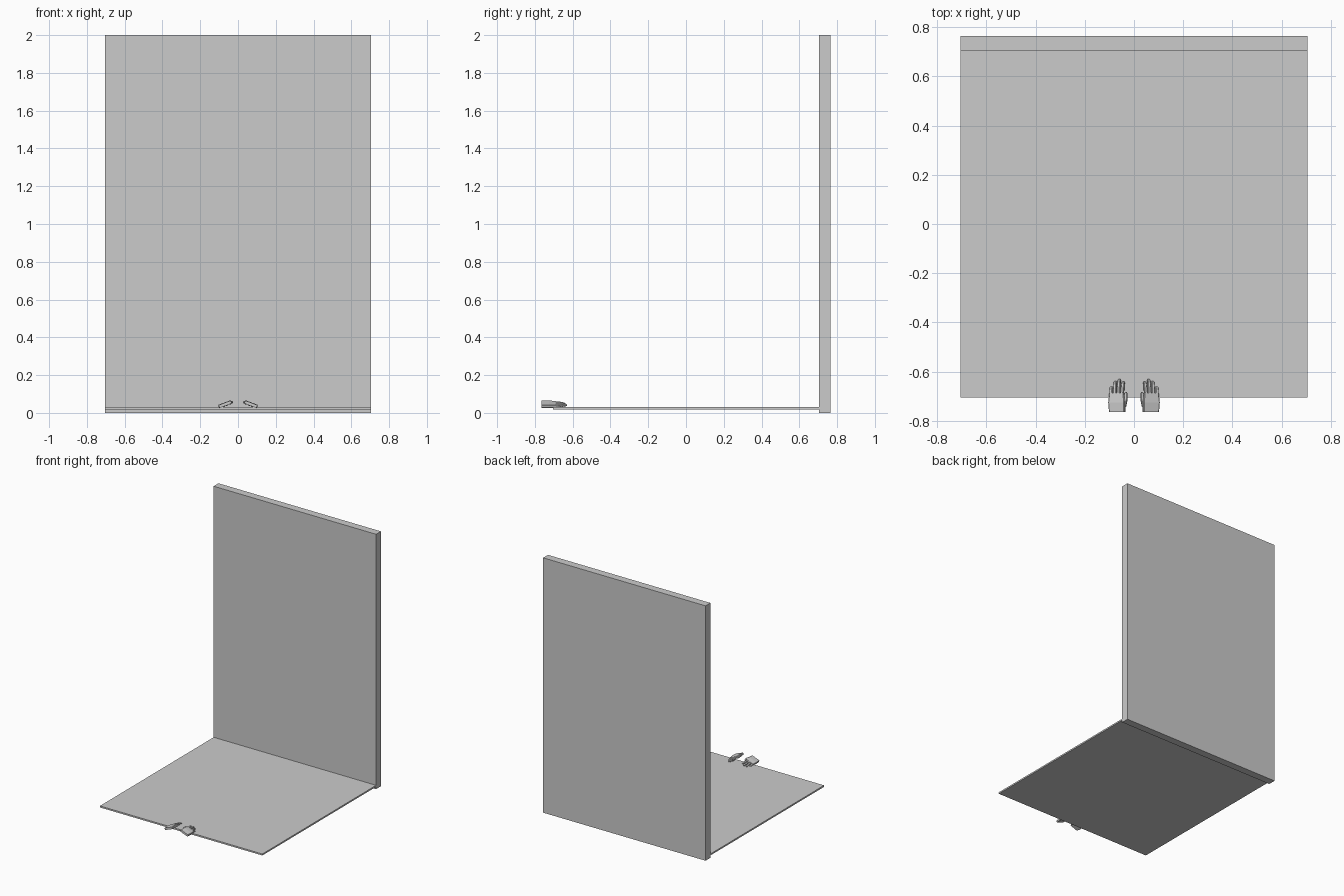
import bpy
import bmesh
from math import radians
from mathutils import Matrix

if "Cube" in bpy.data.objects:
    bpy.data.objects.remove(bpy.data.objects["Cube"], do_unlink=True)

# Single plain grey
grey = bpy.data.materials.new("plain grey")
grey.use_nodes = True
colour = (0.6, 0.6, 0.6, 1)
grey.diffuse_color = colour
grey.node_tree.nodes["Principled BSDF"].inputs["Base Color"].default_value = colour


def finish(bm, name):
    bmesh.ops.recalc_face_normals(bm, faces=bm.faces)
    mesh = bpy.data.meshes.new(name)
    bm.to_mesh(mesh)
    bm.free()
    mesh.materials.append(grey)
    obj = bpy.data.objects.new(name, mesh)
    bpy.context.collection.objects.link(obj)
    return obj


def slab(name, size, centre):
    bm = bmesh.new()
    bmesh.ops.create_cube(bm, size=1, matrix=Matrix.Translation(centre) @ Matrix.Diagonal((*size, 1)))
    return finish(bm, name)


def loft(bm, sections, cut=0.35):
    """Skin chamfered rectangles given as (x, y, z, half width, half thickness)."""
    rings = []
    for x, y, z, w, t in sections:
        c = cut * min(w, t)
        corners = [(w, t - c), (w - c, t), (c - w, t), (-w, t - c),
                   (-w, c - t), (c - w, -t), (w - c, -t), (w, c - t)]
        rings.append([bm.verts.new((x + a, y, z + b)) for a, b in corners])
    for low, high in zip(rings, rings[1:]):
        for i in range(8):
            j = (i + 1) % 8
            bm.faces.new((low[i], low[j], high[j], high[i]))
    bm.faces.new(rings[0][::-1])
    bm.faces.new(rings[-1])


def hand(name, side):
    bm = bmesh.new()
    # Palm, from the wrist to the knuckles
    loft(bm, [(0.001, -0.765, 0, 0.034, 0.008),
              (0.002, -0.725, 0.001, 0.036, 0.009),
              (0.003, -0.688, 0, 0.031, 0.007)])
    # Four fingers, index to little, bending down at the joints
    for i, tip in enumerate((-0.64, -0.631, -0.638, -0.66)):
        x = -0.020 + i * 0.0155
        spread = (i - 1.5) * 0.001
        root = -0.695
        mid = (root + tip) / 2
        loft(bm, [(x, root, 0, 0.0068, 0.0065),
                  (x + spread, mid, -0.001, 0.0064, 0.006),
                  (x + 2 * spread, tip - 0.005, -0.006, 0.0055, 0.005),
                  (x + 2 * spread, tip, -0.008, 0.003, 0.003)])
    # Thumb, lying along the inner edge
    loft(bm, [(-0.027, -0.745, -0.002, 0.008, 0.007),
              (-0.035, -0.712, -0.002, 0.007, 0.006),
              (-0.036, -0.69, -0.003, 0.006, 0.005),
              (-0.035, -0.684, -0.004, 0.003, 0.003)])
    # Raise the thumb side, then move the hand off centre
    bm.transform(Matrix.Translation((0.067, 0, 0.046)) @ Matrix.Rotation(radians(21), 4, "Y"))
    bm.transform(Matrix.Diagonal((side, 1, 1, 1)))
    return finish(bm, name)


slab("floor", (1.41, 1.41, 0.012), (0, 0, 0.024))
slab("back_wall", (1.41, 0.06, 2), (0, 0.735, 1))
hand("left_hand", 1)
hand("right_hand", -1)
